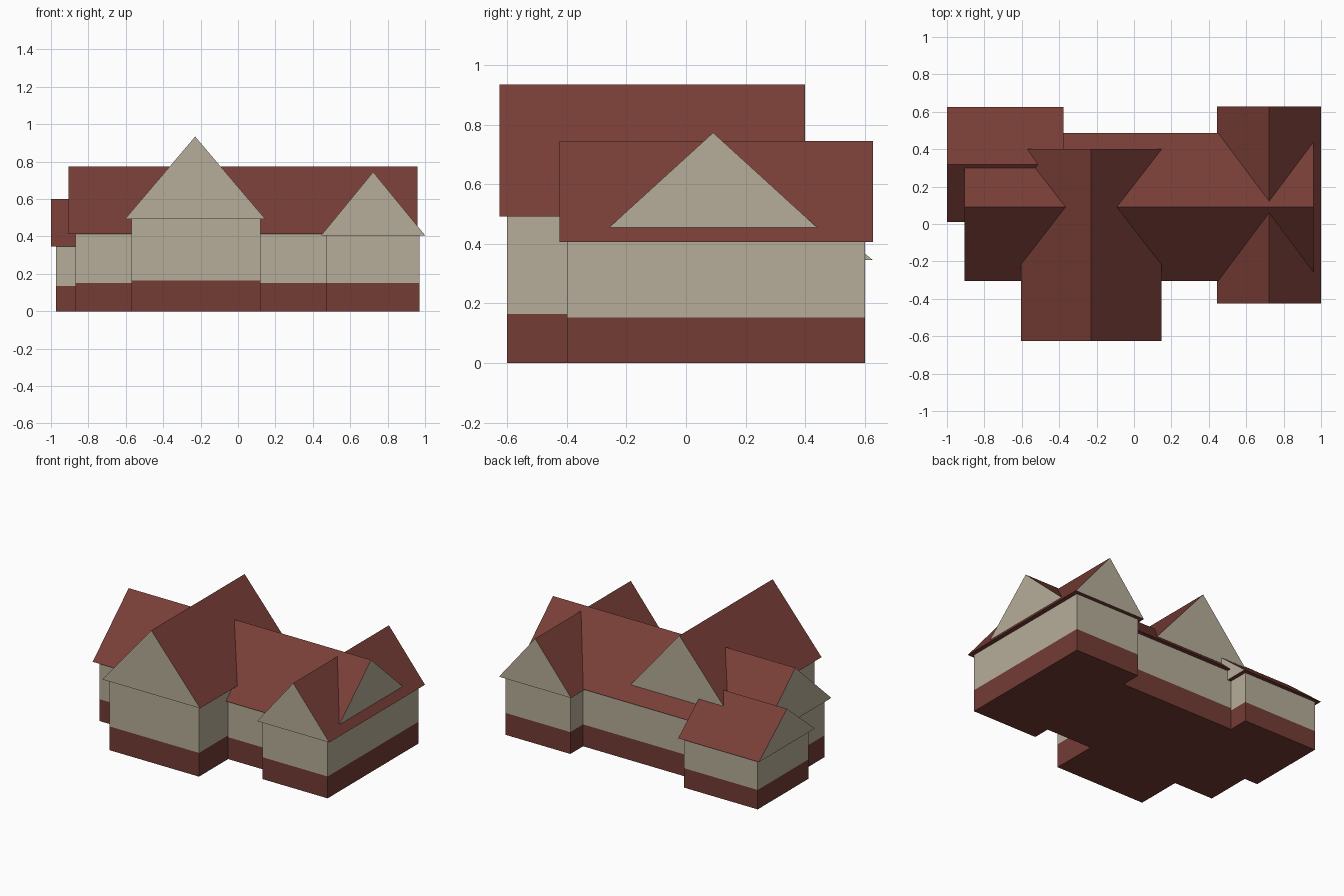
import bpy

if "Cube" in bpy.data.objects:
    bpy.data.objects.remove(bpy.data.objects["Cube"])


def make_material(name, color):
    m = bpy.data.materials.new(name)
    m.diffuse_color = (*color, 1.0)
    m.use_nodes = True
    m.node_tree.nodes["Principled BSDF"].inputs["Base Color"].default_value = m.diffuse_color
    return m


brick = make_material("red_brown_brick", (0.175, 0.045, 0.036))
tan = make_material("tan_siding", (0.47, 0.42, 0.32))
roofing = make_material("red_brown_roofing", (0.19, 0.048, 0.038))


def make_object(name, verts, faces, mats, indices):
    me = bpy.data.meshes.new(name)
    me.from_pydata(verts, [], faces)
    for m in mats:
        me.materials.append(m)
    for p, i in zip(me.polygons, indices):
        p.material_index = i
    me.update()
    ob = bpy.data.objects.new(name, me)
    bpy.context.collection.objects.link(ob)
    return ob


def walls(name, x0, x1, y0, y1, band, top):
    """Box with a brick band below and siding above, sharing one edge loop."""
    verts = [(x, y, z) for z in (0, band, top)
             for x, y in ((x0, y0), (x1, y0), (x1, y1), (x0, y1))]
    faces, idx = [(3, 2, 1, 0), (8, 9, 10, 11)], [0, 1]
    for level in (0, 1):
        for i in range(4):
            a, b = level * 4 + i, level * 4 + (i + 1) % 4
            faces.append((a, b, b + 4, a + 4))
            idx.append(level)
    make_object(name, verts, faces, [brick, tan], idx)


def gable_roof(name, x0, x1, y0, y1, eave, ridge, axis):
    """Closed prism: roofing on slopes and soffit, siding on the gable ends."""
    if axis == 'Y':
        xm = (x0 + x1) / 2
        verts = [(x0, y0, eave), (x1, y0, eave), (xm, y0, ridge),
                 (x0, y1, eave), (x1, y1, eave), (xm, y1, ridge)]
    else:
        ym = (y0 + y1) / 2
        verts = [(x1, y0, eave), (x1, y1, eave), (x1, ym, ridge),
                 (x0, y0, eave), (x0, y1, eave), (x0, ym, ridge)]
    faces = [(0, 1, 2), (5, 4, 3), (1, 4, 5, 2), (3, 0, 2, 5), (0, 3, 4, 1)]
    make_object(name, verts, faces, [roofing, tan], [1, 1, 0, 0, 0])


# Tall front wing
walls("front_wing_walls", -0.57, 0.12, -0.60, 0.37, 0.165, 0.492)
gable_roof("front_wing_roof", -0.605, 0.147, -0.626, 0.40, 0.492, 0.934, 'Y')

# Long main house
walls("main_walls", -0.87, 0.94, -0.28, 0.46, 0.152, 0.412)
gable_roof("main_roof", -0.905, 0.96, -0.305, 0.487, 0.412, 0.773, 'X')

# Right wing, running front to back
walls("right_wing_walls", 0.47, 0.97, -0.40, 0.60, 0.152, 0.406)
gable_roof("right_wing_roof", 0.445, 1.0, -0.425, 0.627, 0.406, 0.745, 'Y')

# Low wing at the back left corner
walls("back_wing_walls", -0.972, -0.405, 0.04, 0.60, 0.135, 0.346)
gable_roof("back_wing_roof", -1.0, -0.378, 0.012, 0.626, 0.346, 0.60, 'X')
